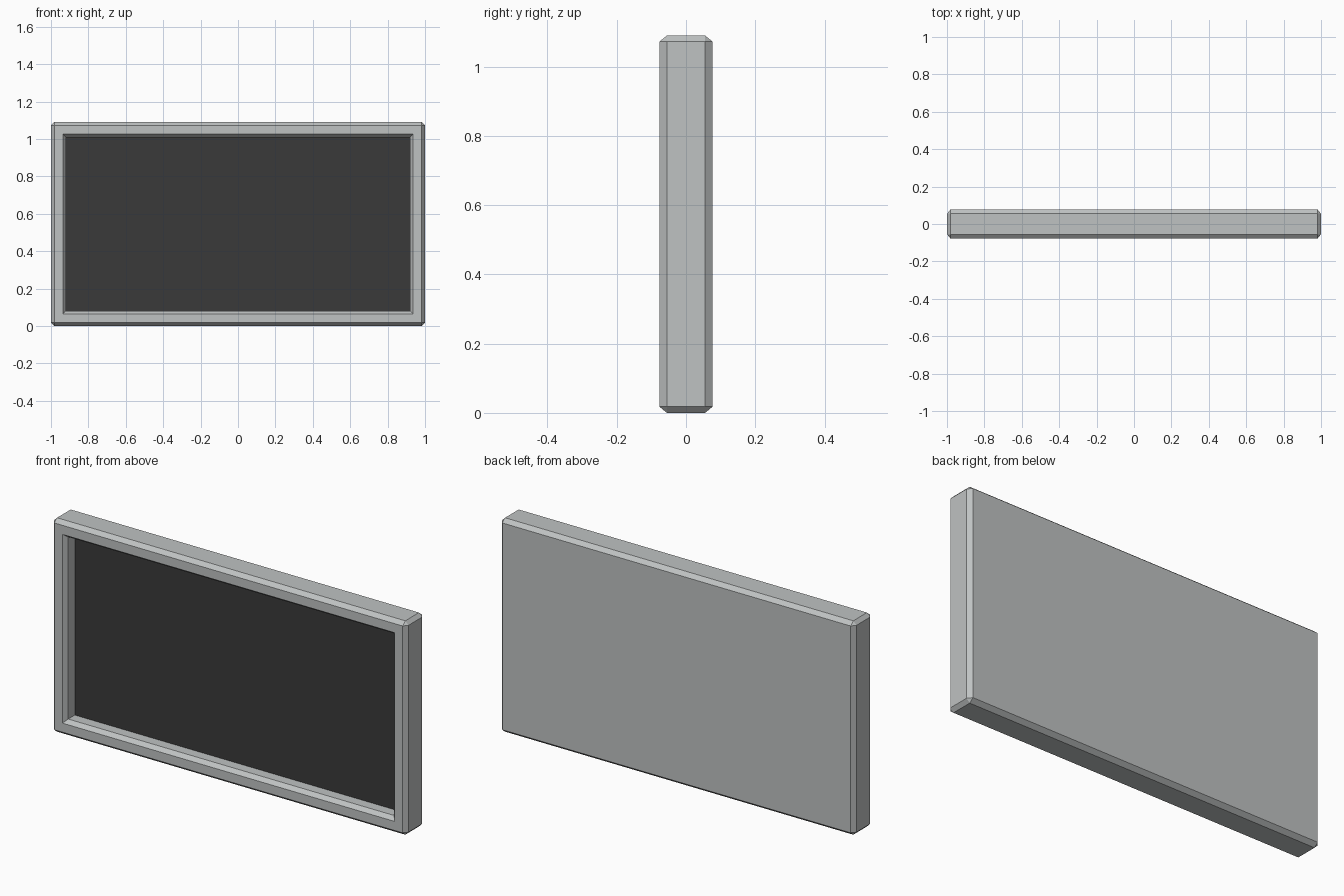
import bpy, bmesh
from mathutils import Vector

if "Cube" in bpy.data.objects:
    bpy.data.objects.remove(bpy.data.objects["Cube"])

WIDTH, DEPTH, HEIGHT = 2.0, 0.154, 1.09
BEVEL, BEVEL_Y = 0.018, 0.022


def material(name, rgb):
    m = bpy.data.materials.new(name)
    m.diffuse_color = (*rgb, 1.0)
    m.use_nodes = True
    m.node_tree.nodes["Principled BSDF"].inputs["Base Color"].default_value = m.diffuse_color
    return m


# Chamfered slab; the chamfer is a little longer along the depth
stretch = BEVEL_Y / BEVEL
bm = bmesh.new()
bmesh.ops.create_cube(bm, size=1.0)
bmesh.ops.scale(bm, vec=(WIDTH, DEPTH / stretch, HEIGHT), verts=bm.verts)
bmesh.ops.bevel(bm, geom=list(bm.edges), offset=BEVEL, segments=1,
                profile=0.5, affect='EDGES')
bmesh.ops.scale(bm, vec=(1, stretch, 1), verts=bm.verts)
bmesh.ops.translate(bm, vec=(0, 0, HEIGHT / 2), verts=bm.verts)
bmesh.ops.recalc_face_normals(bm, faces=bm.faces)

# Flat rim, sloped inner lip, then the straight recess wall
front = min(bm.faces, key=lambda f: f.calc_center_median().y)
bmesh.ops.inset_individual(bm, faces=[front], thickness=0.046,
                           use_even_offset=True)
bmesh.ops.inset_individual(bm, faces=[front], thickness=0.017,
                           use_even_offset=True)
bmesh.ops.translate(bm, vec=Vector((0, 0.022, 0)), verts=front.verts)
panel = bmesh.ops.extrude_discrete_faces(bm, faces=[front])["faces"][0]
bmesh.ops.translate(bm, vec=Vector((0, 0.053, 0)), verts=panel.verts)

# Dark display panel at the bottom of the recess
for f in bm.faces:
    f.smooth = False
    f.material_index = 0
panel.material_index = 1

mesh = bpy.data.meshes.new("screen_frame")
bm.to_mesh(mesh)
bm.free()
mesh.materials.append(material("frame grey", (0.52, 0.54, 0.54)))
mesh.materials.append(material("dark panel", (0.042, 0.042, 0.042)))
obj = bpy.data.objects.new("screen_frame", mesh)
bpy.context.collection.objects.link(obj)
